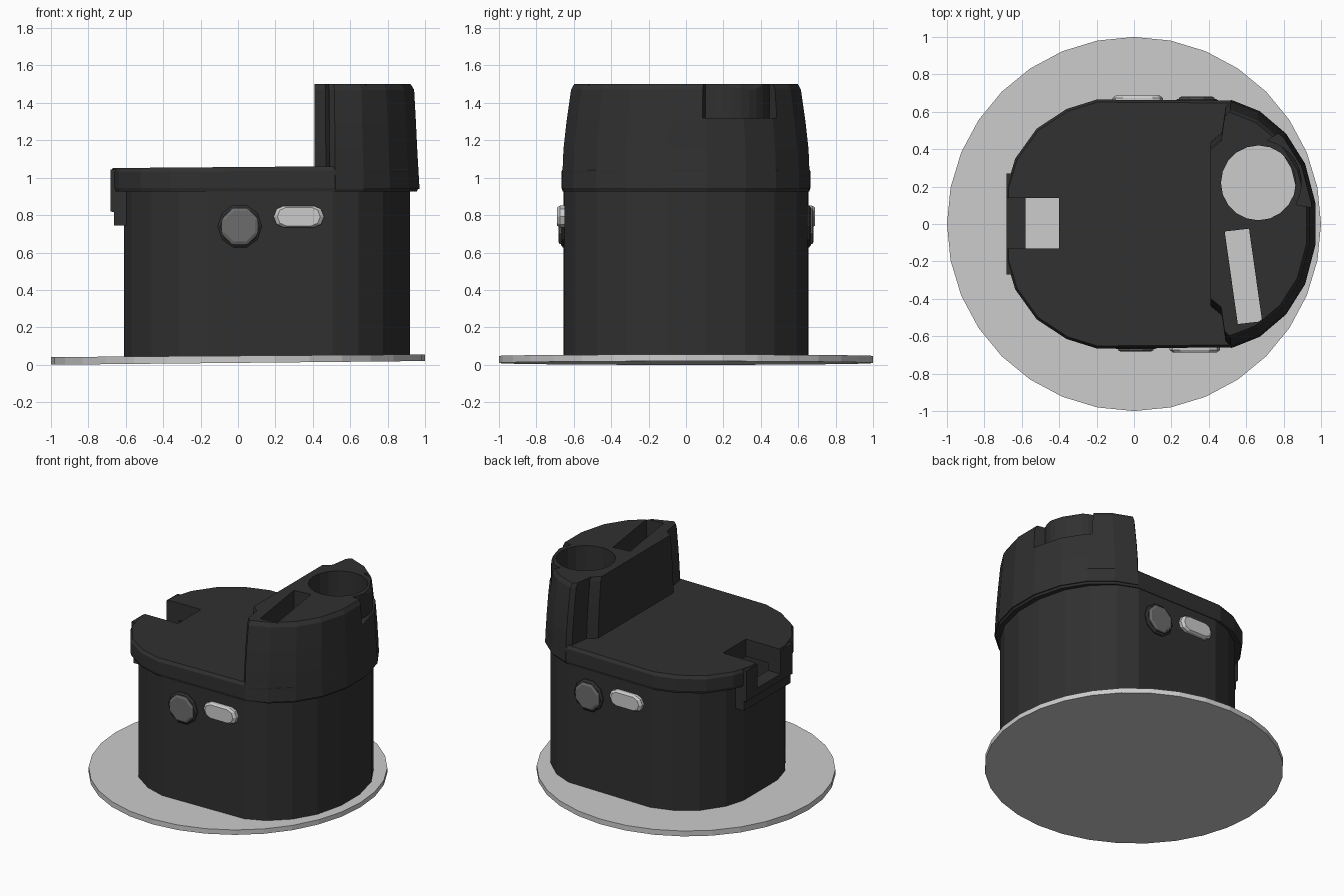
import bpy, bmesh
from math import cos, sin, radians, tau

if "Cube" in bpy.data.objects:
    bpy.data.objects.remove(bpy.data.objects["Cube"])


def material(name, v):
    m = bpy.data.materials.new(name)
    m.diffuse_color = (v, v, v, 1)
    m.use_nodes = True
    m.node_tree.nodes["Principled BSDF"].inputs["Base Color"].default_value = m.diffuse_color
    return m


black = material("black_plastic", 0.03)
lens_grey = material("lens_grey", 0.15)


def loft(name, rings, mat=None):
    """Skin a stack of equal-length rings and cap both ends."""
    bm = bmesh.new()
    vs = [[bm.verts.new(p) for p in r] for r in rings]
    n = len(rings[0])
    for a, b in zip(vs, vs[1:]):
        for i in range(n):
            j = (i + 1) % n
            bm.faces.new((a[i], a[j], b[j], b[i]))
    bm.faces.new(vs[0][::-1])
    bm.faces.new(vs[-1])
    bmesh.ops.recalc_face_normals(bm, faces=bm.faces)
    me = bpy.data.meshes.new(name)
    bm.to_mesh(me)
    bm.free()
    ob = bpy.data.objects.new(name, me)
    bpy.context.collection.objects.link(ob)
    if mat:
        me.materials.append(mat)
    return ob


def ring(pts, z, slope=0.0):
    return [(x, y, z + slope * x) for x, y in pts]


def prism(name, pts, z0, z1, mat=None):
    return loft(name, [ring(pts, z0), ring(pts, z1)], mat)


def scaled(pts, sx, sy, pivot=0.0):
    return [(pivot + (x - pivot) * sx, y * sy) for x, y in pts]


def circle(cx, cy, r, n, start=0.0):
    return [(cx + r * cos(start + tau * i / n), cy + r * sin(start + tau * i / n))
            for i in range(n)]


def rect(x0, x1, y0, y1):
    return [(x0, y0), (x1, y0), (x1, y1), (x0, y1)]


def cut(ob, cutter):
    cutter.hide_render = True
    m = ob.modifiers.new("cut", 'BOOLEAN')
    m.operation, m.solver, m.object = 'DIFFERENCE', 'EXACT', cutter
    bpy.context.view_layer.objects.active = ob
    bpy.ops.object.modifier_apply(modifier=m.name)


def mirrored(half):
    return half + [(x, -y) for x, y in reversed(half)]


# Plan outlines, upper half mirrored to lower half
rounded_front = [(0.965, 0.11), (0.91, 0.32), (0.81, 0.48), (0.67, 0.60), (0.52, 0.66)]
outline = mirrored(rounded_front + [(-0.2, 0.665), (-0.36, 0.615), (-0.52, 0.51),
                                    (-0.635, 0.35), (-0.68, 0.2)])
tower_plan = mirrored(rounded_front + [(0.49, 0.63), (0.47, 0.49), (0.41, 0.44)])
body_plan = [(-0.61 + (x + 0.68) * 0.93, y * 0.983) for x, y in outline]
inner_plan = [(-0.58 + (x + 0.68) * 0.893, y * 0.935) for x, y in outline]

# Base disc, very slightly wedge shaped
disc = circle(0, 0, 1, 32)
loft("base_disc", [ring(disc, 0.01, 0.01), ring(disc, 0.048, 0.007)])

# Hollow body
body = prism("body", body_plan, 0.042, 0.945, black)
body_core = prism("body_core_cutter", inner_plan, -0.1, 1.2)
cut(body, body_core)

# Lid plate with a small top chamfer
lid = loft("lid", [ring(scaled(outline, 0.99, 0.99), 0.925),
                   ring(outline, 0.945), ring(outline, 1.035, 0.008),
                   ring(scaled(outline, 0.985, 0.98), 1.057, 0.008)], black)

# Raised housing on the lid
tower = loft("tower", [ring(scaled(tower_plan, sx, sy, 0.41), z) for z, sx, sy in
                       ((0.94, 1.01, 1.005), (1.15, 0.988, 0.992), (1.3, 0.975, 0.967),
                        (1.47, 0.958, 0.93), (1.5, 0.925, 0.905))], black)

# Rear latch hanging from the lid
latch = loft("rear_latch", [[(x, y, z) for x, y in rect(x0, -0.595, -0.27, 0.27)]
                            for x0, z in ((-0.663, 0.745), (-0.663, 0.815),
                                          (-0.682, 0.82), (-0.682, 1.045))], black)

# Openings: round port, slanted slot, latch notch, relief beside the port
port = prism("port_cutter", circle(0.665, 0.22, 0.2, 20), 0.8, 1.7)
slot = prism("slot_cutter", [(0.485, -0.04), (0.555, -0.535), (0.685, -0.52), (0.615, -0.025)],
             0.8, 1.7)
notch = prism("notch_cutter", rect(-0.8, -0.4, -0.13, 0.14), 0.87, 1.3)
arc = [(0.665 + 0.232 * cos(radians(a)), 0.22 + 0.232 * sin(radians(a)))
       for a in range(78, -42, -12)]
relief = prism("relief_cutter", arc + [(1.1, 0.06), (1.1, 0.49), (0.78, 0.49)], 1.32, 1.7)
for target, tools in ((lid, (port, slot, notch)), (tower, (port, slot, relief)),
                      (body, (notch,)), (latch, (notch,))):
    for tool in tools:
        cut(target, tool)
for tool in (body_core, port, slot, notch, relief):
    bpy.data.objects.remove(tool)


# Side fittings: a bezelled lens and a pill-shaped button on each side
def side_part(name, plan, side, depths, mat=None):
    """Plan is in x, z; depths are (y, shrink) pairs; far side is turned half round."""
    cx = sum(p[0] for p in plan) / len(plan)
    cz = sum(p[1] for p in plan) / len(plan)
    rings = []
    for y, k in depths:
        pts = []
        for x, z in plan:
            x, z = cx + (x - cx) * k, cz + (z - cz) * k
            pts.append((x, -y, z) if side < 0 else (0.345 - x, y, z))
        rings.append(pts)
    return loft(name, rings, mat)


pill = [(x, z) for x, z in
        [(0.325 + s * 0.08 + 0.055 * cos(radians(a)), 0.792 + 0.058 * sin(radians(a)))
         for s, start in ((1, -90), (-1, 90)) for a in range(start, start + 181, 45)]]
for side, label in ((-1, "front"), (1, "rear")):
    side_part(label + "_lens_bezel", circle(0.01, 0.74, 0.118, 10), side,
              ((0.63, 1), (0.658, 1), (0.668, 0.88)), black)
    side_part(label + "_lens", circle(0.01, 0.74, 0.103, 8, radians(22.5)), side,
              ((0.63, 1), (0.675, 1), (0.682, 0.85)), lens_grey)
    side_part(label + "_button", pill, side, ((0.63, 1), (0.674, 1), (0.688, 0.85)))
